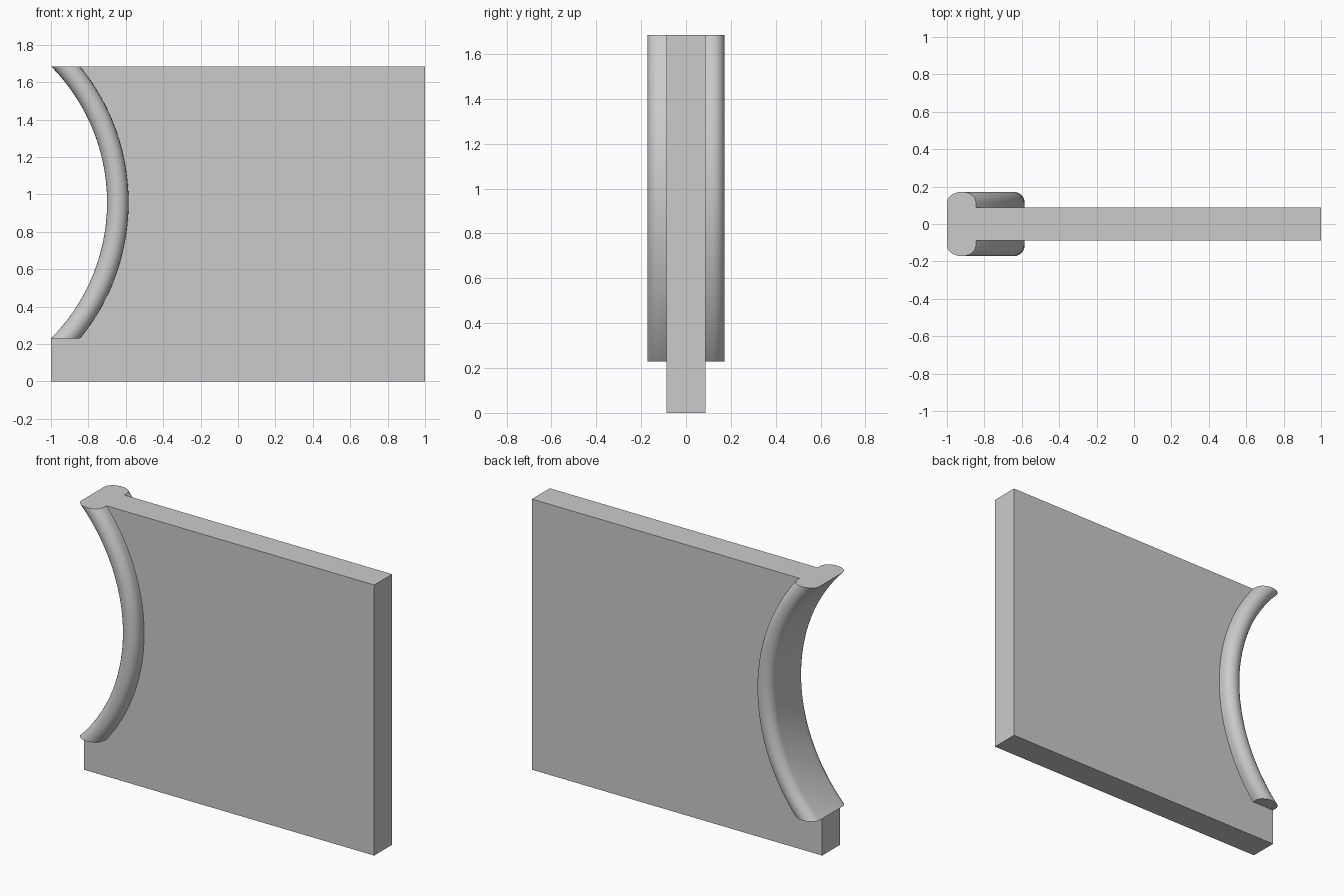
import bpy, bmesh
from math import sqrt, sin, cos, pi, radians

if "Cube" in bpy.data.objects:
    bpy.data.objects.remove(bpy.data.objects["Cube"], do_unlink=True)

HEIGHT, LEDGE = 1.685, 0.23          # panel top and bottom of the scoop
HALF_PANEL, HALF_RIM = 0.088, 0.172  # half thicknesses in y
CX, CZ = -1.732, (HEIGHT + LEDGE) / 2
R_MID, R_ROUND = 1.0895, 0.0575      # rim centreline and rounding radius
STEPS = 40

grey = bpy.data.materials.new("plain grey")
grey.use_nodes = True
grey.diffuse_color = (0.6, 0.6, 0.6, 1)
grey.node_tree.nodes["Principled BSDF"].inputs["Base Color"].default_value = (0.6, 0.6, 0.6, 1)


def arc_x(radius, z):
    return CX + sqrt(radius ** 2 - (z - CZ) ** 2)


def finish(name, bm):
    bmesh.ops.recalc_face_normals(bm, faces=bm.faces)
    mesh = bpy.data.meshes.new(name)
    bm.to_mesh(mesh)
    bm.free()
    mesh.materials.append(grey)
    mesh.shade_smooth()
    mesh.set_sharp_from_angle(angle=radians(30))
    obj = bpy.data.objects.new(name, mesh)
    bpy.context.collection.objects.link(obj)


levels = [CZ - (HEIGHT - LEDGE) / 2 * cos(pi * i / STEPS) for i in range(STEPS + 1)]

# Flat panel with a curved bite out of one edge, tucked slightly into the rim
bm = bmesh.new()
outline = [(-1, LEDGE), (-1, 0), (1, 0), (1, HEIGHT)]
outline += [(arc_x(R_MID + R_ROUND - 0.01, z), z) for z in reversed(levels)]
face = bm.faces.new([bm.verts.new((x, -HALF_PANEL, z)) for x, z in outline])
extruded = bmesh.ops.extrude_face_region(bm, geom=[face])["geom"]
bmesh.ops.translate(bm, vec=(0, 2 * HALF_PANEL, 0),
                    verts=[v for v in extruded if isinstance(v, bmesh.types.BMVert)])
finish("panel", bm)

# Rim: a round-ended band following the arc, cut level at both ends
section = []
for side in (1, -1):
    for i in range(13):
        a = pi * i / 12
        section.append((side * R_ROUND * cos(a),
                        side * (HALF_RIM - R_ROUND + R_ROUND * sin(a))))
bm = bmesh.new()
rings = [[bm.verts.new((arc_x(R_MID + r, z), y, z)) for r, y in section] for z in levels]
for low, high in zip(rings, rings[1:]):
    for i in range(len(section)):
        j = (i + 1) % len(section)
        bm.faces.new((low[i], low[j], high[j], high[i]))
bm.faces.new(rings[0])
bm.faces.new(rings[-1])
finish("curved_rim", bm)
